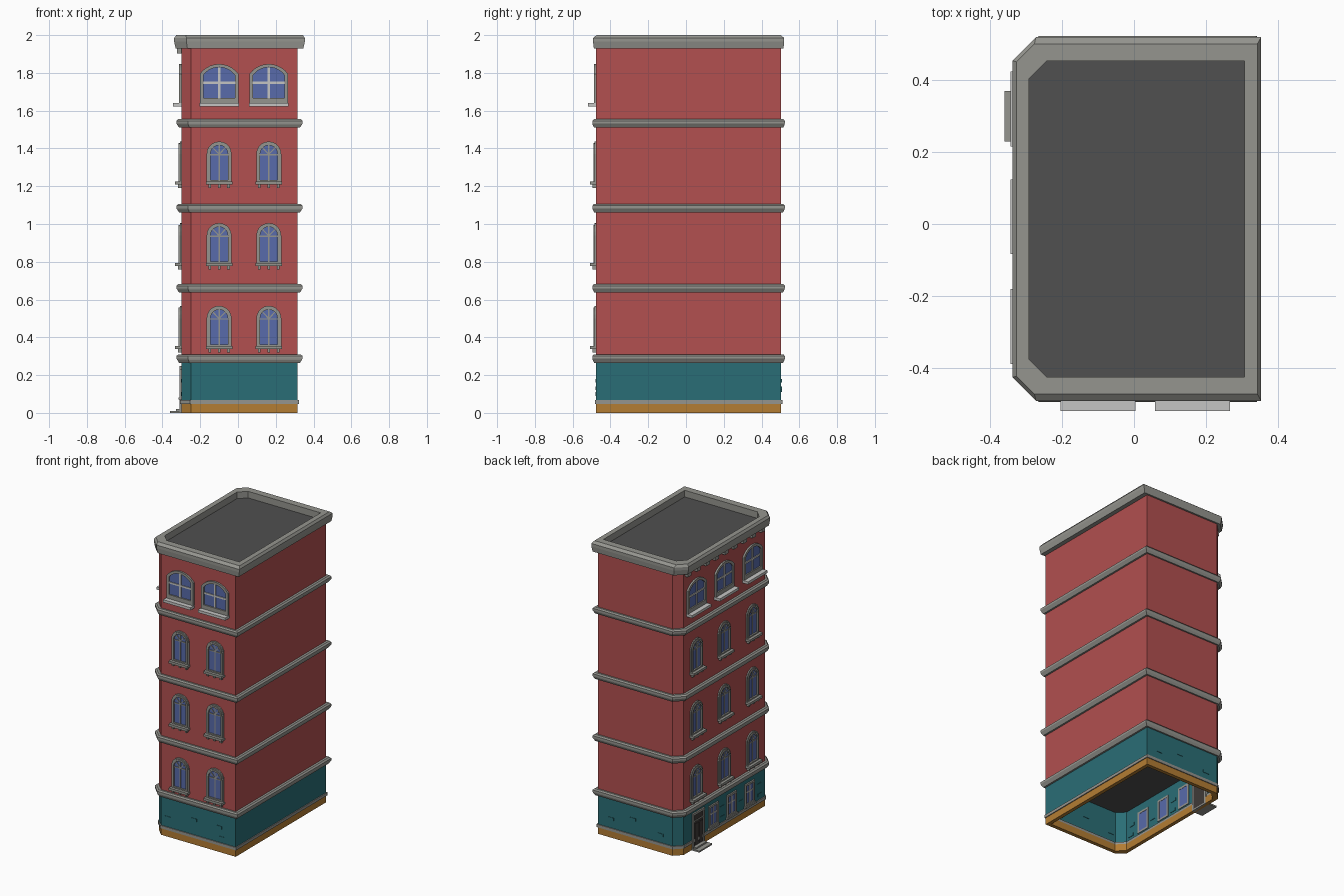
import bpy, bmesh, math
from mathutils import Matrix, Vector

if "Cube" in bpy.data.objects:
    bpy.data.objects.remove(bpy.data.objects["Cube"])

def mat(name, r, g, b):
    m = bpy.data.materials.new(name)
    m.diffuse_color = (r, g, b, 1)
    m.use_nodes = True
    m.node_tree.nodes["Principled BSDF"].inputs["Base Color"].default_value = m.diffuse_color
    return m

RED, TEAL, ORANGE, GREY, LIGHT, GLASS, ROOF, DOOR = range(8)
MATS = [mat("brick red", .445, .08, .08), mat("teal", .023, .155, .18),
        mat("orange base", .455, .205, .033), mat("stone grey", .30, .30, .275),
        mat("light stone", .56, .56, .55), mat("window blue", .098, .147, .406),
        mat("roof dark grey", .08, .08, .08), mat("door dark", .05, .042, .04)]

def finish(bm, name):
    bmesh.ops.recalc_face_normals(bm, faces=bm.faces)
    me = bpy.data.meshes.new(name)
    bm.to_mesh(me)
    bm.free()
    for m in MATS:
        me.materials.append(m)
    return me

def add(name, me, mw=Matrix()):
    ob = bpy.data.objects.new(name, me)
    ob.matrix_world = mw
    bpy.context.collection.objects.link(ob)

# Footprint: rectangle with both left corners cut
X0, X1, Y0, Y1, CUT = -.30, .316, -.476, .504, .05
def foot(ox, oy, z, c=None):
    c = CUT + .4 * max(ox, 0) if c is None else c
    x0, x1, y0, y1 = X0 - ox, X1 + ox, Y0 - oy, Y1 + oy
    return [(x0 + c, y0, z), (x1, y0, z), (x1, y1, z), (x0 + c, y1, z),
            (x0, y1 - c, z), (x0, y0 + c, z)]

def loft(name, loops, m, closed=True, bottom=None, top=None):
    bm = bmesh.new()
    vs = [[bm.verts.new(p) for p in l] for l in loops]
    pairs = list(zip(vs, vs[1:])) + ([(vs[-1], vs[0])] if closed else [])
    for a, b in pairs:
        for i in range(6):
            j = (i + 1) % 6
            bm.faces.new((a[i], a[j], b[j], b[i])).material_index = m
    if bottom is not None:
        bm.faces.new(vs[0]).material_index = bottom
    if top is not None:
        bm.faces.new(vs[-1]).material_index = top
    add(name, finish(bm, name))

def shell(name, z0, z1, out, thick, m):
    i = out - thick
    loft(name, [foot(out, out, z0), foot(out, out, z1), foot(i, i, z1), foot(i, i, z0)], m)

# Hollow ground floor and solid upper block
shell("base_plinth", 0, .047, 0, .025, ORANGE)
shell("plinth_trim", .047, .067, .006, .026, GREY)
shell("ground_floor_wall", .067, .295, 0, .012, TEAL)
loft("upper_walls", [foot(0, 0, .285), foot(0, 0, 1.94)], RED, False, ROOF, RED)

# Belt courses between floors
for k, z in enumerate((.265, .637, 1.061, 1.51)):
    loft(f"belt_course_{k+1}", [foot(-.005, -.005, z), foot(.012, .01, z), foot(.022, .018, z + .016),
         foot(.026, .019, z + .022), foot(.026, .019, z + .036), foot(.016, .012, z + .045),
         foot(-.005, -.005, z + .045)], GREY)

# Roof cornice with sunken roof
loft("roof_cornice", [foot(-.005, -.005, 1.93), foot(.03, .012, 1.93), foot(.038, .016, 1.965),
     foot(.038, .016, 1.985), foot(.027, -.003, 2.0, .05), foot(-.008, -.05, 2.0, .05),
     foot(-.008, -.05, 1.955, .05)], GREY, False, ROOF, ROOF)

# Flat-part helpers: u across, v up, w outward
def prism(bm, pts, w0, w1, m):
    a = [bm.verts.new((u, v, w0)) for u, v in pts]
    b = [bm.verts.new((u, v, w1)) for u, v in pts]
    fs = [bm.faces.new(a[::-1]), bm.faces.new(b)]
    fs += [bm.faces.new((a[i - 1], a[i], b[i], b[i - 1])) for i in range(len(a))]
    for f in fs:
        f.material_index = m

def box(bm, u0, u1, v0, v1, w0, w1, m):
    prism(bm, [(u0, v0), (u1, v0), (u1, v1), (u0, v1)], w0, w1, m)

def bar(bm, p, q, t, w0, w1, m):
    p, q = Vector(p), Vector(q)
    d = (q - p).normalized() * t / 2
    n = Vector((-d.y, d.x))
    prism(bm, [p - n, q - n, q + n, p + n], w0, w1, m)

def frame(bm, outer, inner, w0, w1, m):
    rows = [[bm.verts.new((u, v, w)) for u, v in pts]
            for pts, w in ((outer, w0), (outer, w1), (inner, w1), (inner, w0))]
    for r in range(4):
        a, b = rows[r], rows[(r + 1) % 4]
        for i in range(len(a)):
            bm.faces.new((a[i - 1], a[i], b[i], b[i - 1])).material_index = m

def arch(hw, v0, spring, rise, n=10):
    r = (hw * hw + rise * rise) / (2 * rise)
    a = math.asin(min(1, hw / r))
    cv = spring + rise - r
    return [(-hw, v0), (hw, v0)] + [(r * math.sin(a - 2 * a * i / n), cv + r * math.cos(a - 2 * a * i / n))
                                    for i in range(n + 1)]

# Round-arched window, origin at sill
bm = bmesh.new()
frame(bm, arch(.066, 0, .154, .066), arch(.055, .008, .154, .055), 0, .008, GREY)
frame(bm, arch(.057, .006, .154, .057), arch(.046, .016, .154, .046), 0, .014, GREY)
prism(bm, arch(.048, .01, .154, .048), -.001, .003, GLASS)
bar(bm, (0, .01), (0, .2), .007, 0, .007, GREY)
bar(bm, (-.047, .15), (.047, .15), .007, 0, .007, GREY)
for s in (-1, 1):
    bar(bm, (0, .152), (s * .034, .188), .006, 0, .007, GREY)
box(bm, -.07, .07, -.008, .008, 0, .033, GREY)
for u in (-.05, 0, .05):
    box(bm, u - .007, u + .007, -.026, -.008, 0, .018, GREY)
arched = finish(bm, "arched_window")

# Wide top-floor window
bm = bmesh.new()
frame(bm, arch(.102, 0, .155, .052), arch(.083, .028, .148, .042), 0, .012, GREY)
prism(bm, arch(.086, .02, .148, .044), -.001, .003, GLASS)
bar(bm, (0, .025), (0, .189), .014, 0, .008, LIGHT)
bar(bm, (-.085, .108), (.085, .108), .012, 0, .008, LIGHT)
box(bm, -.104, .104, -.018, 0, 0, .044, LIGHT)
wide = finish(bm, "wide_window")

# Ground-floor window
bm = bmesh.new()
R = lambda h, a, b: [(-h, a), (h, a), (h, b), (-h, b)]
frame(bm, R(.05, 0, .15), R(.036, .014, .136), -.016, .01, GREY)
prism(bm, R(.037, .013, .137), -.014, .003, GLASS)
bar(bm, (0, .013), (0, .137), .008, 0, .006, LIGHT)
bar(bm, (-.037, .09), (.037, .09), .008, 0, .006, LIGHT)
box(bm, -.056, .056, -.01, .002, 0, .016, GREY)
shop = finish(bm, "ground_window")

# Door with step
bm = bmesh.new()
prism(bm, R(.052, .01, .235), -.026, .004, DOOR)
frame(bm, R(.065, 0, .247), R(.05, .01, .232), -.026, .01, GREY)
box(bm, -.05, .05, .185, .193, 0, .009, GREY)
for s in (-.024, .024):
    box(bm, s - .016, s + .016, .03, .17, 0, .007, DOOR)
box(bm, -.07, .07, 0, .01, 0, .06, GREY)
box(bm, -.058, .058, .01, .02, 0, .028, GREY)
door = finish(bm, "entrance_door")

# Raised wall brick and cornice dentil
bm = bmesh.new()
box(bm, -.022, .022, -.01, .01, -.015, .003, TEAL)
brick = finish(bm, "raised_brick")
bm = bmesh.new()
box(bm, -.018, .018, -.03, 0, 0, .022, GREY)
dentil = finish(bm, "cornice_dentil")

def place(name, me, side, t, z):
    loc, u, w = {"front": ((t, Y0, z), (1, 0, 0), (0, -1, 0)),
                 "back": ((t, Y1, z), (-1, 0, 0), (0, 1, 0)),
                 "left": ((X0, t, z), (0, -1, 0), (-1, 0, 0))}[side]
    m = Matrix((u, (0, 0, 1), w)).transposed().to_4x4()
    add(f"{side}_{name}", me, Matrix.Translation(loc) @ m)

# Windows on the front and left sides
for side, spots in (("front", (-.1, .163)), ("left", (.32, .02, -.285))):
    for t in spots:
        for z in (.347, .785, 1.217):
            place("arched_window", arched, side, t, z)
        place("wide_window", wide, side, t, 1.64)

place("door", door, "left", .30, 0)
for t in (.137, -.06, -.255):
    place("ground_window", shop, "left", t, .08)

# Bricks scattered on the ground floor
for side, spots in (("front", ((-.2, .13), (0, .17), (.19, .17), (.21, .1))),
                    ("back", ((.215, .13), (.05, .17), (-.16, .12))),
                    ("left", ((.04, .17), (.035, .1), (-.16, .13), (-.36, .17), (-.37, .1)))):
    for t, z in spots:
        place("brick", brick, side, t, z)

# Dentils under the left cornice
for i in range(9):
    place("dentil", dentil, "left", -.38 + i * .1, 1.932)
